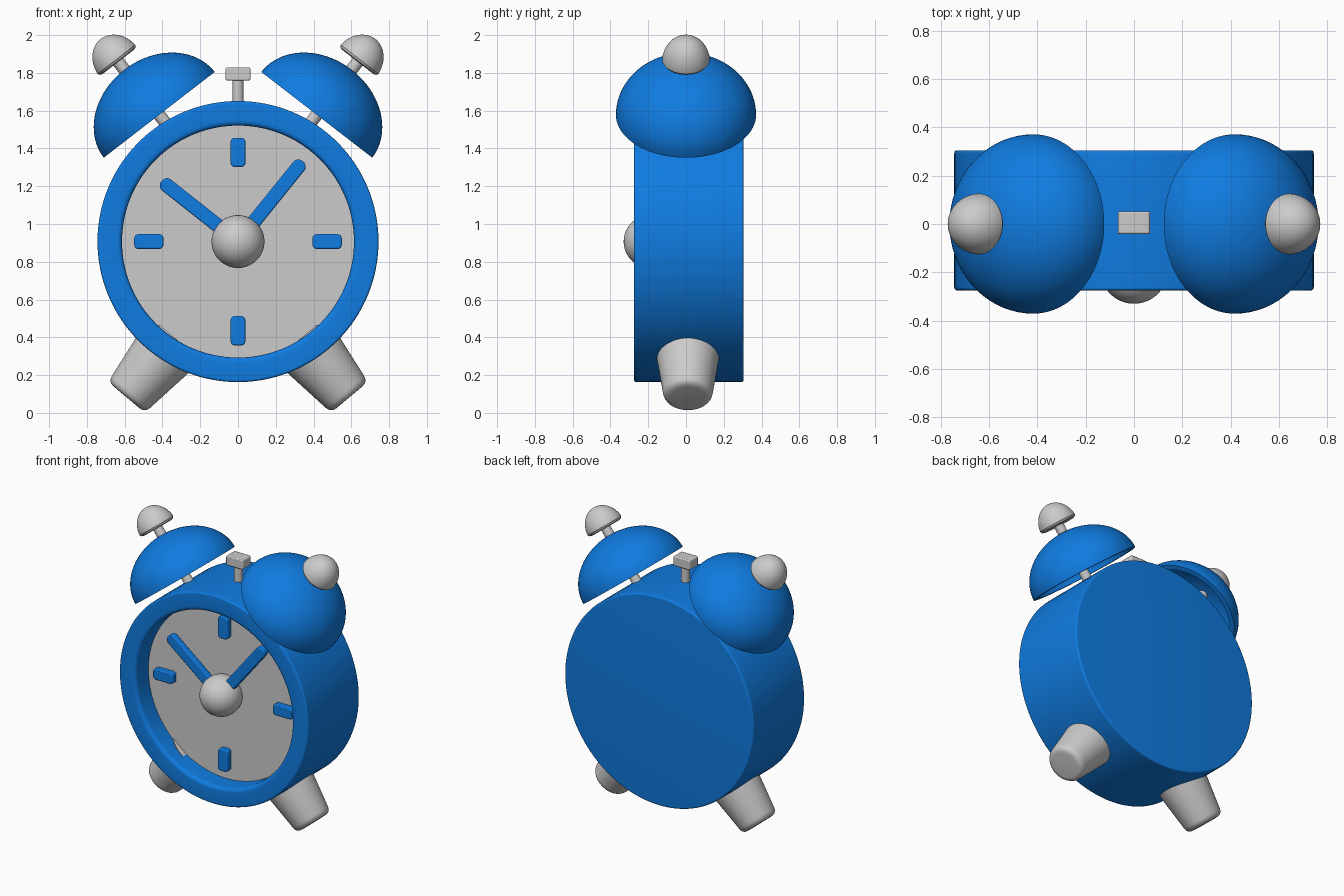
import bpy, bmesh
from math import sin, cos, pi, radians, atan2
from mathutils import Vector

if "Cube" in bpy.data.objects:
    bpy.data.objects.remove(bpy.data.objects["Cube"])

blue = bpy.data.materials.new("blue_paint")
blue.diffuse_color = (0.005, 0.2, 0.75, 1)
blue.use_nodes = True
blue.node_tree.nodes["Principled BSDF"].inputs["Base Color"].default_value = blue.diffuse_color


def finish(bm, name, mat=None):
    bmesh.ops.recalc_face_normals(bm, faces=bm.faces)
    me = bpy.data.meshes.new(name)
    bm.to_mesh(me)
    bm.free()
    ob = bpy.data.objects.new(name, me)
    bpy.context.collection.objects.link(ob)
    if mat:
        me.materials.append(mat)
    bpy.ops.object.select_all(action='DESELECT')
    ob.select_set(True)
    bpy.context.view_layer.objects.active = ob
    bpy.ops.object.shade_smooth_by_angle(angle=radians(35))
    return ob


def fillet(points):
    """Round profile corners: points are (r, h) or (r, h, radius)."""
    out = []
    for i, p in enumerate(points):
        c = Vector(p[:2])
        if len(p) < 3:
            out.append(c)
            continue
        a = c + (Vector(points[i - 1][:2]) - c).normalized() * p[2]
        b = c + (Vector(points[i + 1][:2]) - c).normalized() * p[2]
        for k in range(6):
            t = k / 5
            out.append(a * (1 - t) ** 2 + c * 2 * t * (1 - t) + b * t * t)
    return out


def lathe(name, points, loc, axis, mat=None, steps=64):
    """Spin an (r, h) profile round an axis."""
    bm = bmesh.new()
    vs = [bm.verts.new((r, 0, h)) for r, h in fillet(points)]
    es = [bm.edges.new(e) for e in zip(vs, vs[1:])]
    bmesh.ops.spin(bm, geom=vs + es, cent=(0, 0, 0), axis=(0, 0, 1),
                   angle=2 * pi, steps=steps, use_duplicate=False)
    bmesh.ops.remove_doubles(bm, verts=bm.verts, dist=1e-4)
    ob = finish(bm, name, mat)
    ob.rotation_mode = 'QUATERNION'
    ob.rotation_quaternion = Vector((0, 0, 1)).rotation_difference(Vector(axis))
    ob.location = loc
    return ob


def bar(name, size, loc, corner, angle=0, mat=None):
    """Box with rounded outline seen from the front and softened edges."""
    bm = bmesh.new()
    bmesh.ops.create_cube(bm, size=1)
    bmesh.ops.scale(bm, vec=size, verts=bm.verts)
    es = [e for e in bm.edges
          if abs(e.verts[0].co.y - e.verts[1].co.y) > size[1] / 2]
    bmesh.ops.bevel(bm, geom=es, offset=corner, segments=6, profile=0.5, affect='EDGES')
    ob = finish(bm, name, mat)
    ob.location = loc
    ob.rotation_euler = (0, angle, 0)
    m = ob.modifiers.new("soft", 'BEVEL')
    m.width = 0.007
    m.segments = 2
    m.limit_method = 'ANGLE'
    return ob


def arc(r, h, n=20, start=0):
    """Quarter ellipse from the rim up to the pole."""
    return [(r * cos(a), h * sin(a)) for a in
            (start + (pi / 2 - start) * i / n for i in range(n))] + [(0, h)]


CZ = 0.907
FRONT = (0, -1, 0)

# Case with recessed front
lathe("case", [(0, -0.305), (0.744, -0.305, 0.014), (0.744, 0.275, 0.014),
               (0.614, 0.275, 0.03), (0.614, 0.12), (0, 0.12)],
      (0, 0, CZ), FRONT, blue, 128)

# Dial plate and centre knob
lathe("dial", [(0, 0.11), (0.616, 0.11), (0.616, 0.132), (0, 0.132)],
      (0, 0, CZ), FRONT, None, 128)
lathe("centre_knob", [(0, -0.14)] + [(0.14 * cos(a), 0.14 * sin(a)) for a in
      (-pi / 2 + pi * i / 32 for i in range(1, 32))] + [(0, 0.14)],
      (0, -0.19, CZ), FRONT)

# Hour marks
for i in range(4):
    a = i * pi / 2
    bar("hour_mark", (0.078, 0.06, 0.155),
        (0.472 * sin(a), -0.145, CZ + 0.472 * cos(a)), 0.022, a, blue)

# Hands
for name, tx, tz in (("hour_hand", -0.405, 0.32), ("minute_hand", 0.343, 0.425)):
    length = (tx * tx + tz * tz) ** 0.5
    bar(name, (0.075, 0.045, length), (tx / 2, -0.192, CZ + tz / 2),
        0.034, atan2(tx, tz), blue)

# Bells, their posts and caps, and legs on both sides
for s, side in ((-1, "left"), (1, "right")):
    axis = (s * 0.61, 0, 0.79)
    rim = (s * 0.417, 0, 1.578)
    outer = arc(0.371, 0.302, 28)
    inner = arc(0.338, 0.27, 28)
    lathe(side + "_bell", inner[::-1] + outer, rim, axis, blue, 80)
    lathe(side + "_bell_post", [(0, -0.12), (0.033, -0.12), (0.033, 0.4), (0, 0.4)],
          rim, axis, None, 32)
    cap = (rim[0] + axis[0] * 0.355, 0, rim[2] + axis[2] * 0.355)
    lathe(side + "_bell_cap", [(0, 0), (0.105, 0), (0.119, 0.005), (0.126, 0.017)]
          + arc(0.127, 0.153, 20, 0.2), cap, axis, None, 48)
    lathe(side + "_leg", [(0, -0.12), (0.182, -0.12), (0.127, 0.285, 0.04), (0, 0.285)],
          (s * 0.407, 0.01, 0.301), (s * 0.643, 0, -0.766), None, 64)

# Hammer between the bells
lathe("hammer_stem", [(0, 1.6), (0.028, 1.6), (0.028, 1.78), (0, 1.78)],
      (0, 0.005, 0), (0, 0, 1), None, 32)
bar("hammer_head", (0.134, 0.094, 0.07), (0, 0.005, 1.794), 0.012)
